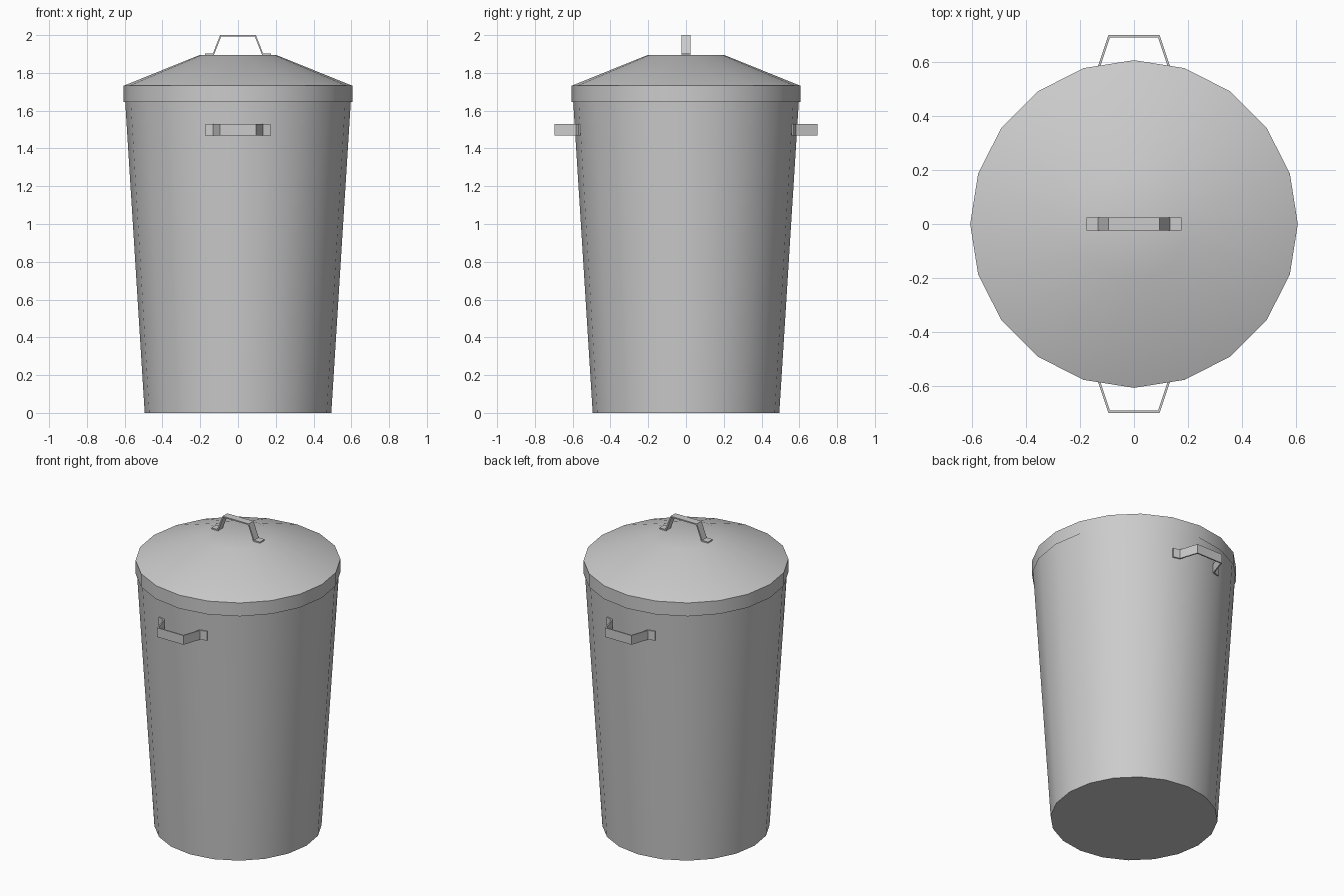
import bpy, bmesh
from math import cos, sin, pi, radians
from mathutils import Matrix

if "Cube" in bpy.data.objects:
    bpy.data.objects.remove(bpy.data.objects["Cube"])

SIDES = 20


def finish(name, bm, smooth_angle=None):
    bmesh.ops.recalc_face_normals(bm, faces=bm.faces)
    mesh = bpy.data.meshes.new(name)
    bm.to_mesh(mesh)
    bm.free()
    ob = bpy.data.objects.new(name, mesh)
    bpy.context.collection.objects.link(ob)
    if smooth_angle:
        bpy.ops.object.select_all(action='DESELECT')
        bpy.context.view_layer.objects.active = ob
        ob.select_set(True)
        bpy.ops.object.shade_smooth_by_angle(angle=radians(smooth_angle))
    return ob


def lathe(name, profile, cap):
    """Turn (radius, z) points around z; cap closes the 'first' or 'last' ring."""
    bm = bmesh.new()
    rings = [[bm.verts.new((r * cos(2 * pi * i / SIDES), r * sin(2 * pi * i / SIDES), z))
              for i in range(SIDES)] for r, z in profile]
    for a, b in zip(rings, rings[1:]):
        for i in range(SIDES):
            j = (i + 1) % SIDES
            bm.faces.new((a[i], a[j], b[j], b[i]))
    bm.faces.new(rings[0] if cap == 'first' else rings[-1])
    return finish(name, bm, 35)


def strap_handle(name, half, matrix, width=0.048, thickness=0.008):
    """Bent flat strap: half profile (x, z), mirrored in x, thickened."""
    path = [(-x, z) for x, z in half] + half[::-1]
    bm = bmesh.new()
    rows = [[bm.verts.new((x, s * width / 2, z)) for s in (-1, 1)] for x, z in path]
    for a, b in zip(rows, rows[1:]):
        bm.faces.new((a[0], b[0], b[1], a[1]))
    bm.transform(matrix)
    ob = finish(name, bm)
    mod = ob.modifiers.new("thickness", 'SOLIDIFY')
    mod.thickness = thickness
    mod.offset = 0
    mod.use_even_offset = True
    return ob


# Tapered bin body, open at the top under the lid
lathe("bin_body", [(0.494, 0.0), (0.602, 1.725)], 'first')

# Lid: vertical rim, sloping cone and flat centre
lathe("lid", [(0.605, 1.645), (0.605, 1.732), (0.202, 1.895)], 'last')

# Lid handle
strap_handle("lid_handle",
             [(0.175, 1.899), (0.130, 1.899), (0.092, 1.996)],
             Matrix.Identity(4))

# Side handles on front and back, feet following the curved wall
side = [(0.174, 0.566), (0.130, 0.578), (0.092, 0.693)]
for name, turn in (("front_handle", 0), ("back_handle", pi)):
    strap_handle(name, side,
                 Matrix.Rotation(turn, 4, 'Z')
                 @ Matrix.Translation((0, 0, 1.499))
                 @ Matrix.Rotation(pi / 2, 4, 'X'), width=0.06)
